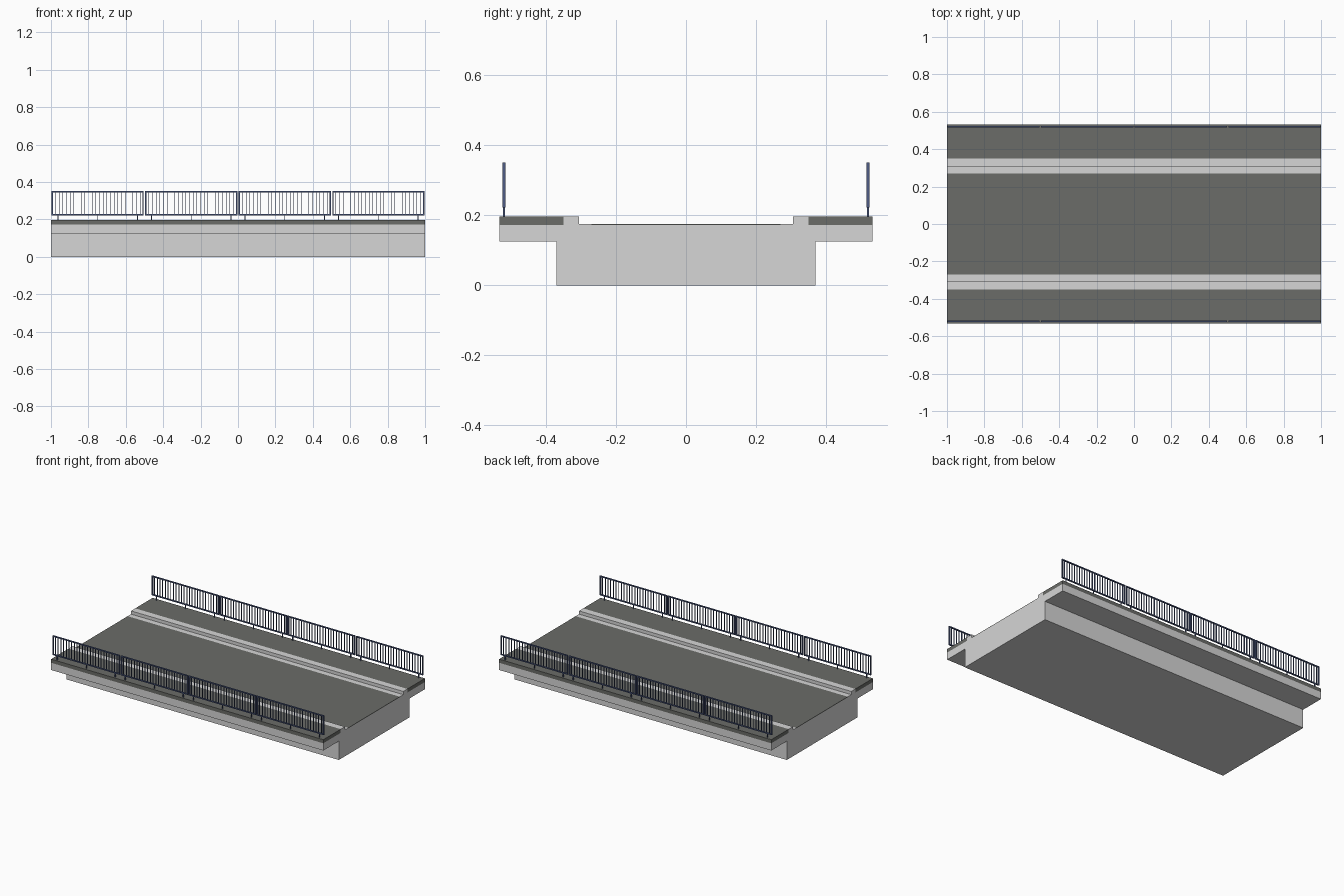
import bpy, bmesh
from mathutils import Matrix, Vector

if "Cube" in bpy.data.objects:
    bpy.data.objects.remove(bpy.data.objects["Cube"])


def material(name, rgb):
    m = bpy.data.materials.new(name)
    m.diffuse_color = (*rgb, 1)
    m.use_nodes = True
    m.node_tree.nodes["Principled BSDF"].inputs["Base Color"].default_value = m.diffuse_color
    return m


CONCRETE = material("light concrete", (0.67, 0.67, 0.67))
ASPHALT = material("dark asphalt", (0.145, 0.15, 0.138))
STEEL = material("navy steel", (0.075, 0.105, 0.23))


def add_box(bm, x0, x1, y0, y1, z0, z1):
    centre = Vector(((x0 + x1) / 2, (y0 + y1) / 2, (z0 + z1) / 2))
    size = Matrix.Diagonal((x1 - x0, y1 - y0, z1 - z0, 1))
    bmesh.ops.create_cube(bm, size=1, matrix=Matrix.Translation(centre) @ size)


def finish(name, bm, mat):
    bmesh.ops.recalc_face_normals(bm, faces=bm.faces)
    me = bpy.data.meshes.new(name)
    bm.to_mesh(me)
    bm.free()
    me.materials.append(mat)
    ob = bpy.data.objects.new(name, me)
    bpy.context.collection.objects.link(ob)
    return ob


def box(name, mat, y0, y1, z0, z1):
    bm = bmesh.new()
    add_box(bm, -1, 1, y0, y1, z0, z1)
    return finish(name, bm, mat)


# Bridge deck: T-shaped section extruded along x
half = [(0.37, 0), (0.37, 0.125), (0.533, 0.125), (0.533, 0.173)]
section = half + [(-y, z) for y, z in reversed(half)]
bm = bmesh.new()
face = bm.faces.new([bm.verts.new((-1, y, z)) for y, z in section])
ext = bmesh.ops.extrude_face_region(bm, geom=[face])
bmesh.ops.translate(bm, vec=(2, 0, 0),
                    verts=[v for v in ext["geom"] if isinstance(v, bmesh.types.BMVert)])
finish("deck", bm, CONCRETE)

# Road surface
box("road", ASPHALT, -0.27, 0.27, 0.172, 0.1755)

RAIL_Y, T = 0.52, 0.004      # railing centre line and half thickness
Z0, Z1 = 0.222, 0.351        # railing panel bottom and top
BARS = 25

for side, s in (("front", -1), ("back", 1)):
    def strip(name, mat, a, b, z0, z1):
        y0, y1 = sorted((s * a, s * b))
        box(f"{side}_{name}", mat, y0, y1, z0, z1)

    # Gutter, kerb and footpath
    strip("gutter", CONCRETE, 0.27, 0.306, 0.172, 0.1755)
    strip("kerb", CONCRETE, 0.306, 0.35, 0.172, 0.197)
    strip("footpath", ASPHALT, 0.35, 0.533, 0.173, 0.197)

    # Four railing panels
    for i in range(4):
        cx, hw, y = -0.75 + 0.5 * i, 0.246, s * RAIL_Y
        bm = bmesh.new()
        # frame rails and end posts
        for za, zb in ((Z0, Z0 + 0.007), (Z1 - 0.007, Z1)):
            add_box(bm, cx - hw, cx + hw, y - T, y + T, za, zb)
        for e in (-1, 1):
            px = cx + e * (hw - 0.0035)
            add_box(bm, px - 0.0035, px + 0.0035, y - T, y + T, Z0, Z1)
        # balusters
        for k in range(1, BARS):
            bx = cx - hw + 2 * hw * k / BARS
            add_box(bm, bx - 0.0012, bx + 0.0012, y - 0.0035, y + 0.0035, Z0 + 0.005, Z1 - 0.005)
        # feet
        for dx, w in ((-0.213, 0.003), (0, 0.0015), (0.213, 0.003)):
            add_box(bm, cx + dx - w, cx + dx + w, y - 0.003, y + 0.003, 0.195, Z0 + 0.003)
        finish(f"{side}_railing_{i + 1}", bm, STEEL)
